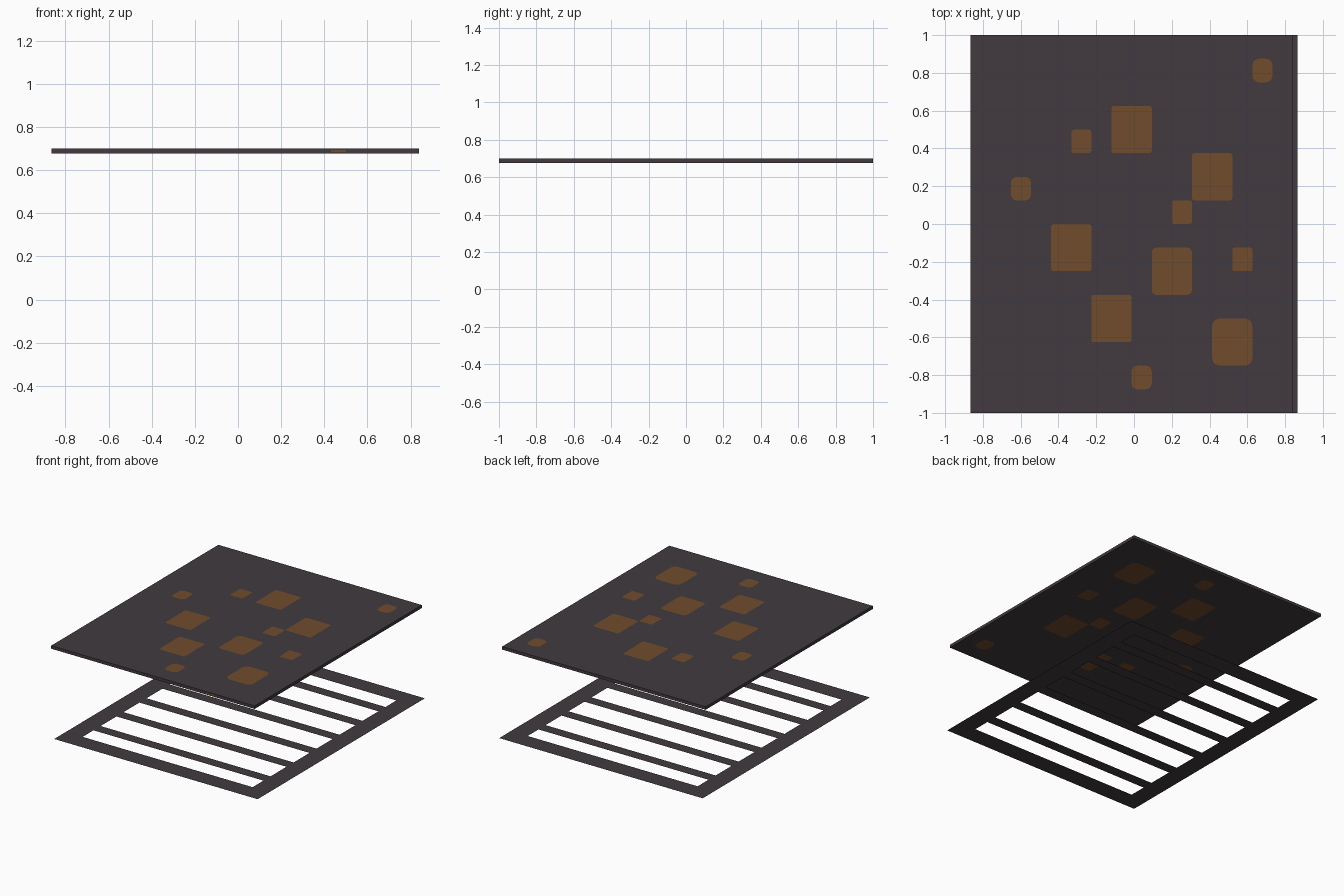
import bpy, bmesh, math

if "Cube" in bpy.data.objects:
    bpy.data.objects.remove(bpy.data.objects["Cube"])


def material(name, rgb):
    m = bpy.data.materials.new(name)
    m.diffuse_color = (*rgb, 1)
    m.use_nodes = True
    m.node_tree.nodes["Principled BSDF"].inputs["Base Color"].default_value = m.diffuse_color
    return m


DARK = material("dark iron", (0.054, 0.043, 0.051))
RUST = material("rust brown", (0.162, 0.072, 0.025))


def add_object(name, bm, mat):
    me = bpy.data.meshes.new(name)
    bm.to_mesh(me)
    bm.free()
    me.materials.append(mat)
    ob = bpy.data.objects.new(name, me)
    bpy.context.collection.objects.link(ob)
    return ob


def box(name, x0, x1, y0, y1, z0, z1, mat):
    bm = bmesh.new()
    bmesh.ops.create_cube(bm, size=1)
    for v in bm.verts:
        v.co = (x1 if v.co.x > 0 else x0,
                y1 if v.co.y > 0 else y0,
                z1 if v.co.z > 0 else z0)
    return add_object(name, bm, mat)


# Solid top plate
X0, X1, Z0, Z1 = -0.865, 0.84, 0.677, 0.70
box("top_plate", X0, X1, -1, 1, Z0, Z1, DARK)


def spot(bm, x0, x1, y0, y1, z, r, up):
    """Flat rectangle with rounded corners."""
    pts = []
    for i, (cx, cy) in enumerate([(x1 - r, y1 - r), (x0 + r, y1 - r),
                                  (x0 + r, y0 + r), (x1 - r, y0 + r)]):
        for k in range(4):
            a = math.radians(90 * i + 30 * k)
            pts.append((cx + r * math.cos(a), cy + r * math.sin(a), z))
    if not up:
        pts.reverse()
    bm.faces.new([bm.verts.new(p) for p in pts])


# Rust spots on a 16 x 16 grid: column, row, size in cells, corner radius
SPOTS = [(14, 14, 1, .035), (7, 11, 2, .012), (5, 11, 1, .015), (2, 9, 1, .03),
         (11, 9, 2, .012), (10, 8, 1, .012), (4, 6, 2, .012), (9, 5, 2, .025),
         (13, 6, 1, .012), (6, 3, 2, .012), (12, 2, 2, .04), (8, 1, 1, .03)]
CX, CY = (X1 - X0) / 16, 2 / 16
for name, z, flip, up in (("rust_spots_top", Z1 + .0015, 1, True),
                          ("rust_spots_bottom", Z0 - .0015, -1, False)):
    bm = bmesh.new()
    for c, r, n, rad in SPOTS:
        ya, yb = sorted((flip * (-1 + r * CY), flip * (-1 + (r + n) * CY)))
        spot(bm, X0 + c * CX, X0 + (c + n) * CX, ya, yb, z, rad, up)
    add_object(name, bm, RUST)

# Small rust mark on the front edge
box("rust_mark_front", 0.43, 0.50, -1.001, -0.999, 0.683, 0.694, RUST)

# Flat slotted grate on the ground: frame plus six bars along x
GX0, GX1, BORDER = -0.84, 0.865, 0.14
END_SLOT, SLOT, BAR = 0.13, 0.19, 0.085
ys = [-1, -1 + BORDER]
for i in range(7):
    ys.append(ys[-1] + (END_SLOT if i in (0, 6) else SLOT))
    if i < 6:
        ys.append(ys[-1] + BAR)
ys.append(1)
xs = [GX0, GX0 + BORDER, GX1 - BORDER, GX1]
bm = bmesh.new()
grid = [[bm.verts.new((x, y, 0)) for x in xs] for y in ys]
for j in range(len(ys) - 1):
    for i in range(3):
        if i == 1 and j % 2 == 1:
            continue  # open slot
        bm.faces.new((grid[j][i], grid[j][i + 1],
                      grid[j + 1][i + 1], grid[j + 1][i]))
add_object("slotted_grate", bm, DARK)
